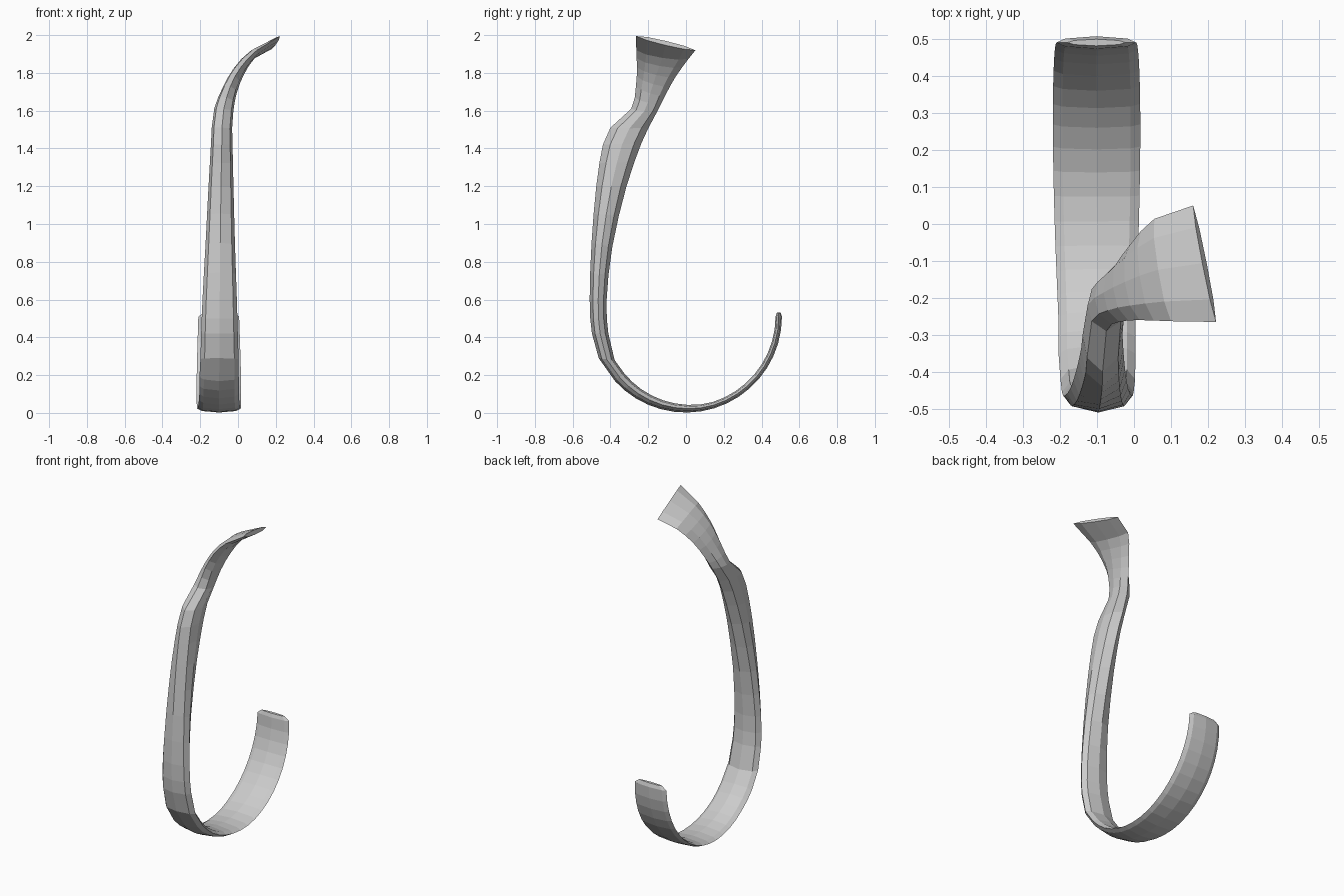
import bpy, bmesh, math
from mathutils import Vector as V

if "Cube" in bpy.data.objects:
    bpy.data.objects.remove(bpy.data.objects["Cube"])

# Stations along the blade: (front edge point, back edge point, half width)
stations = []

# Curved lower hook, thin and wide, swept from the tip round the bottom
for i in range(18):
    a = -math.radians(8.1 * i)
    t = i / 17
    r_out = 0.508
    thick = 0.034 + 0.03 * max(0, (t - 0.55) / 0.45)
    w = 0.108 + 0.012 * math.sin(math.pi * min(1, t * 1.15)) - 0.004 * t
    x = -0.102 + 0.002 * t
    c, s = math.cos(a), math.sin(a)
    stations.append((V((x, r_out * c, 0.51 + r_out * s)),
                     V((x, (r_out - thick) * c, 0.51 + (r_out - thick) * s)), w))
# Narrowed tip end
stations.insert(0, (V((-0.102, 0.500, 0.532)), V((-0.102, 0.482, 0.532)), 0.078))

# Tall shank, kinked neck and flared sideways end
upper = [
    (-.098, -.462, .29, -.098, -.378, .28, .101),
    (-.098, -.498, .42, -.098, -.411, .42, .097),
    (-.097, -.510, .60, -.097, -.420, .60, .091),
    (-.094, -.500, .90, -.094, -.390, .88, .078),
    (-.090, -.475, 1.20, -.090, -.315, 1.20, .066),
    (-.086, -.440, 1.42, -.086, -.235, 1.43, .057),
    (-.085, -.400, 1.51, -.085, -.198, 1.51, .054),
    (-.075, -.290, 1.61, -.075, -.150, 1.60, .051),
    (-.040, -.265, 1.73, -.050, -.110, 1.68, .040),
    (.015, -.260, 1.83, -.010, -.055, 1.78, .032),
    (.100, -.263, 1.92, .055, .014, 1.875, .022),
    (.222, -.265, 1.995, .160, .050, 1.92, .013),
]
up = [(V(u[0:3]), V(u[3:6]), u[6]) for u in upper]


def mid(k, j):
    """Smooth midpoint between stations k and k+1."""
    p = [up[k + d][j] for d in (-1, 0, 1, 2)]
    return (p[1] + p[2]) * 0.5625 - (p[0] + p[3]) * 0.0625


for k, st in enumerate(up):
    stations.append(st)
    if 1 <= k < len(up) - 2 and k not in (5, 6):
        stations.append(tuple(mid(k, j) for j in range(3)))

# Eight-sided flattened cross-section (across, through)
section = [(0, 1), (.78, .62), (1, 0), (.78, -.62),
           (0, -1), (-.78, -.62), (-1, 0), (-.78, .62)]

# Loft the rings
bm = bmesh.new()
centres = [(f + b) / 2 for f, b, _ in stations]
n = len(stations)
rings = []
for i, (f, b, w) in enumerate(stations):
    tangent = centres[min(i + 1, n - 1)] - centres[max(i - 1, 0)]
    half = (f - b) / 2
    across = tangent.cross(half).normalized() * w
    rings.append([bm.verts.new(centres[i] + across * p + half * q)
                  for p, q in section])
for r0, r1 in zip(rings, rings[1:]):
    for j in range(8):
        k = (j + 1) % 8
        bm.faces.new((r0[j], r0[k], r1[k], r1[j]))
bm.faces.new(rings[0])
bm.faces.new(rings[-1])
bmesh.ops.recalc_face_normals(bm, faces=bm.faces)

mesh = bpy.data.meshes.new("curved_hook")
bm.to_mesh(mesh)
bm.free()
hook = bpy.data.objects.new("curved_hook", mesh)
bpy.context.collection.objects.link(hook)
